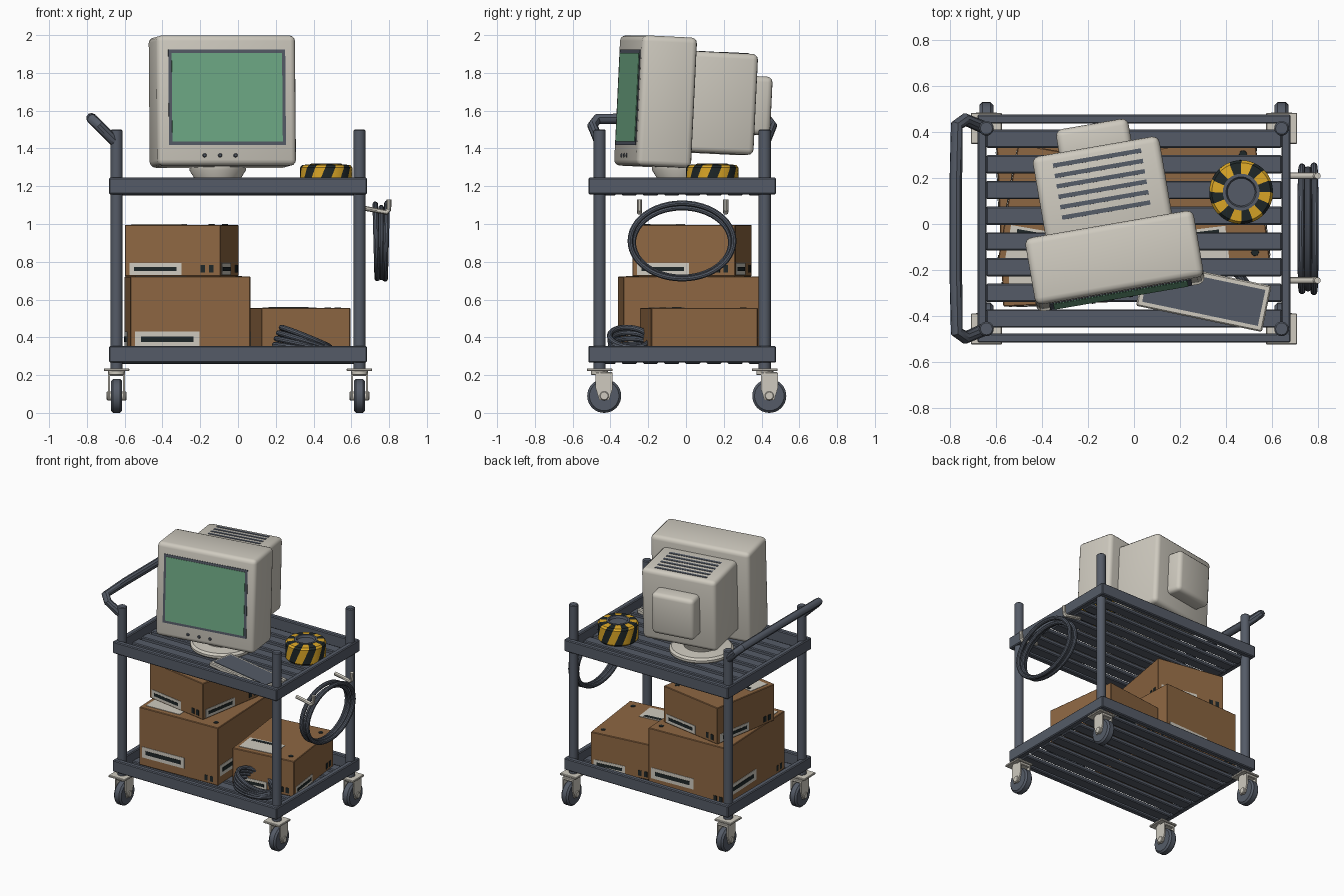
import bpy, bmesh, math
from mathutils import Matrix, Vector

if "Cube" in bpy.data.objects:
    bpy.data.objects.remove(bpy.data.objects["Cube"])


def material(name, r, g, b):
    m = bpy.data.materials.new(name)
    m.use_nodes = True
    m.diffuse_color = (r, g, b, 1)
    m.node_tree.nodes["Principled BSDF"].inputs["Base Color"].default_value = (r, g, b, 1)
    return m


STEEL = material("slate steel", .09, .105, .135)
BEIGE = material("warm beige", .62, .59, .52)
CARD = material("cardboard brown", .27, .135, .055)
GLASS = material("screen green", .16, .41, .24)
YELLOW = material("warning yellow", .72, .39, .02)
INK = material("ink black", .013, .02, .021)
T, I = Matrix.Translation, Matrix.Identity(4)
built = []


def rot(deg, axis):
    return Matrix.Rotation(math.radians(deg), 4, axis)


def add(name, mesh, *mats):
    for m in mats:
        mesh.materials.append(m)
    ob = bpy.data.objects.new(name, mesh)
    bpy.context.collection.objects.link(ob)
    built.append(ob)
    return ob


def finish(name, bm, M, *mats):
    bmesh.ops.recalc_face_normals(bm, faces=bm.faces)
    bm.transform(M)
    mesh = bpy.data.meshes.new(name)
    bm.to_mesh(mesh)
    bm.free()
    return add(name, mesh, *mats)


def box(name, size, loc, mat, M=I, bevel=0, seg=1):
    bm = bmesh.new()
    bmesh.ops.create_cube(bm, size=1, matrix=T(loc) @ Matrix.Diagonal((*size, 1)))
    if bevel:
        bmesh.ops.bevel(bm, geom=bm.edges[:], offset=bevel, segments=seg,
                        profile=.5, affect='EDGES')
    return finish(name, bm, M, mat)


def lathe(name, profile, mats, M=I, segs=24, twist=0, stripe=None):
    """Spin (radius, height) points round z; twist skews the rings, stripe alternates colours."""
    bm = bmesh.new()
    z0 = profile[0][1]
    rings = []
    for r, z in profile:
        turn = twist * (z - z0)
        rings.append([bm.verts.new((r * math.cos(a), r * math.sin(a), z)) for a in
                      (math.tau * i / segs + turn for i in range(segs))])
    for lo, hi in zip(rings, rings[1:]):
        for i in range(segs):
            j = (i + 1) % segs
            f = bm.faces.new((lo[i], lo[j], hi[j], hi[i]))
            if stripe:
                f.material_index = i // stripe % 2
    bmesh.ops.remove_doubles(bm, verts=bm.verts, dist=1e-5)
    return finish(name, bm, M, *mats)


def rod(name, r, z0, z1, mat, M=I, segs=20, ch=.004):
    return lathe(name, [(0, z0), (r - ch, z0), (r, z0 + ch), (r, z1 - ch), (r - ch, z1), (0, z1)],
                 [mat], M, segs)


def tube(name, pts, r, mat, closed=False, smooth=False):
    cu = bpy.data.curves.new(name, 'CURVE')
    cu.dimensions = '3D'
    cu.bevel_depth, cu.bevel_resolution, cu.use_fill_caps = r, 3, True
    cu.resolution_u = 6
    sp = cu.splines.new('BEZIER' if smooth else 'POLY')
    if smooth:
        sp.bezier_points.add(len(pts) - 1)
        for bp, p in zip(sp.bezier_points, pts):
            bp.co = p
            bp.handle_left_type = bp.handle_right_type = 'AUTO'
    else:
        sp.points.add(len(pts) - 1)
        for sp_pt, p in zip(sp.points, pts):
            sp_pt.co = (*p, 1)
    sp.use_cyclic_u = closed
    tmp = bpy.data.objects.new(name + " path", cu)
    bpy.context.collection.objects.link(tmp)
    bpy.context.view_layer.update()
    mesh = bpy.data.meshes.new_from_object(tmp.evaluated_get(bpy.context.evaluated_depsgraph_get()))
    bpy.data.objects.remove(tmp)
    mesh.materials.clear()
    return add(name, mesh, mat)


def loop(name, M, rx, ry, r):
    pts = [M @ Vector((rx * math.cos(a), ry * math.sin(a), 0))
           for a in (math.tau * i / 48 for i in range(48))]
    return tube(name, pts, r, STEEL, closed=True)


# Cart frame: the cart is centred slightly toward the front
CY, PX, PY = -.02, .643, .437
for level, z in (("lower", .31), ("upper", 1.201)):
    for s in (-1, 1):
        box(level + "_long_rail", (1.365, .04, .088), (0, CY + s * .477, z), STEEL, bevel=.006)
        box(level + "_end_rail", (.04, .99, .088), (s * .662, CY, z), STEEL, bevel=.006)
    for i in range(8):
        box(level + "_slat", (1.29, .08, .03), (0, CY + (i - 3.5) * .112, z - .036), STEEL, bevel=.006)

# Posts and casters
for sx in (-1, 1):
    for sy in (-1, 1):
        P = T((sx * PX, CY + sy * PY, 0))
        rod("post", .032, .23, 1.5, STEEL, P, ch=.006)
        box("caster_plate", (.135, .135, .015), (0, 0, .228), BEIGE, P, .003)
        rod("caster_swivel", .045, .2, .225, BEIGE, P)
        W = P @ T((0, .024, .09))
        box("fork_crown", (.09, .09, .022), (0, 0, .115), BEIGE, W, .004)
        for s in (-1, 1):
            bm = bmesh.new()
            outline = [(-.045, .12), (.045, .12), (.045, .04), (.026, -.022), (-.026, -.022), (-.045, .04)]
            face = bm.faces.new([bm.verts.new((s * .035, y, z)) for y, z in outline])
            ext = bmesh.ops.extrude_face_region(bm, geom=[face])["geom"]
            bmesh.ops.translate(bm, vec=(s * .01, 0, 0),
                                verts=[v for v in ext if isinstance(v, bmesh.types.BMVert)])
            finish("fork_side", bm, W, BEIGE)
        X = W @ rot(90, 'Y')
        rod("wheel", .09, -.03, .03, STEEL, X, 32, .012)
        rod("axle", .024, -.052, .052, BEIGE, X, 16)

# Push handle on the left end
half = [(-.645, .437, 1.43), (-.735, .475, 1.52), (-.772, .45, 1.555), (-.776, .22, 1.56)]
path = [(x, CY + y, z) for x, y, z in half] + [(x, CY - y, z) for x, y, z in reversed(half)]
tube("push_handle", path, .028, STEEL)

# Hooks with a hanging cable coil on the other end
for y in (-.246, .21):
    tube("cable_hook", [(.66, y, 1.085), (.785, y, 1.062), (.798, y, 1.075), (.8, y, 1.13)], .014, BEIGE)
for i, grow in enumerate((0, -.012, .004)):
    M = T((.732 + i * .026, CY - .001, .908 + grow / 2)) @ rot(90, 'Y') @ rot((i - 1) * 1.5, 'Y')
    loop("hanging_cable", M, .196 + grow, .27 + grow, .015)

# Monitor, turned and tilted back a little
M = T((-.083, -.161, 1.648)) @ rot(9.8, 'Z') @ rot(-2.8, 'X')
box("monitor_front_shell", (.745, .295, .69), (0, 0, 0), BEIGE, M, .03, 3)
box("monitor_rear_shell", (.56, .4, .535), (0, .295, .008), BEIGE, M, .03, 3)
box("monitor_rear_cap", (.32, .16, .31), (0, .52, .005), BEIGE, M, .03, 3)
box("screen_surround", (.628, .008, .506), (0, -.147, .016), STEEL, M)
box("screen", (.593, .008, .47), (0, -.15, .016), GLASS, M)
for i in range(3):
    rod("monitor_button", .011, .14, .153, STEEL, M @ T(((i - 1) * .083 - .04, 0, -.292)) @ rot(90, 'X'), 12)
for i in range(6):
    box("vent_slot", (.39, .019, .008), (0, .212 + i * .046, .2745), STEEL, M)
lathe("monitor_foot", [(0, 1.18), (.215, 1.18), (.22, 1.187), (.22, 1.203), (.205, 1.217), (.12, 1.224),
                       (.125, 1.245), (.15, 1.285), (.15, 1.31), (0, 1.31)],
      [BEIGE], T((-.108, -.03, 0)), 40)

# Keyboard
K = T((.304, -.313, 1.197)) @ rot(-11.8, 'Z')
box("keyboard_body", (.56, .205, .034), (0, 0, 0), BEIGE, K, .006)
box("keyboard_keys", (.515, .16, .008), (0, 0, .017), STEEL, K)

# Roll of striped tape
R = T((.467, .139, 1.18))
lathe("striped_tape", [(.078, 0), (.128, 0), (.139, .012), (.139, .065), (.139, .118), (.128, .132), (.078, .137)],
      [YELLOW, INK], R, 48, 3, 3)
lathe("tape_core", [(.06, 0), (.08, 0), (.08, .141), (.066, .141), (.06, .125), (0, .125)], [STEEL], R, 32)


# Cardboard boxes with printed labels on every side and on the lid
def carton(name, size, loc, turn, label, lift):
    w, d, h = size
    B = T(loc) @ rot(turn, 'Z')
    box(name, size, (0, 0, h / 2), CARD, B, .004)
    lw, lh = label
    for k in range(4):
        S = B @ rot(90 * k, 'Z')
        fw, fd = (w, d) if k % 2 == 0 else (d, w)
        x, z = -fw / 2 + .025 + lw / 2, lift + lh / 2
        box(name + "_label", (lw, .006, lh), (x, -fd / 2, z), BEIGE, S)
        box(name + "_label_bar", (lw * .82, .006, lh * .36), (x, -fd / 2 - .002, z), INK, S)
        for i in range(2):
            box(name + "_mark", (.025, .006, .04), (fw / 2 - .05 - i * .045, -fd / 2, .04), INK, S)
    x, y = -w / 2 + .165, -d / 2 + .12
    box(name + "_lid_label", (.27, .16, .006), (x, y, h), BEIGE, B)
    box(name + "_lid_bar", (.21, .025, .006), (x, y + .055, h + .002), INK, B)
    for sx, sy in ((1, -1), (1, 1)):
        rod(name + "_lid_mark", .017, h - .002, h + .003, INK,
            B @ T((sx * (w / 2 - .06), sy * (d / 2 - .07), 0)), 12, .001)


carton("large_carton", (.636, .73, .434), (-.267, .018, .289), 2.4, (.34, .08), .062)
carton("top_carton", (.515, .553, .273), (-.2985, .032, .723), -9.9, (.28, .062), .008)
carton("small_carton", (.475, .57, .267), (.325, .069, .289), 7, (.24, .06), .006)

# Loose cable heaped on the lower tray, its loops fanning up to the left
for i in range(5):
    tilt = 2 + i * 5
    Q = T((.5, -.31 + i * .008, .318 + i * .006)) @ rot(-8 + i * 4, 'Z') @ rot(tilt, 'Y') @ T((-.155, 0, 0))
    loop("loose_cable", Q, .158 - i * .005, .105, .015)

# Smooth shading with crisp edges
bpy.ops.object.select_all(action='DESELECT')
for ob in built:
    ob.select_set(True)
bpy.context.view_layer.objects.active = built[0]
bpy.ops.object.shade_smooth_by_angle(angle=math.radians(35))
